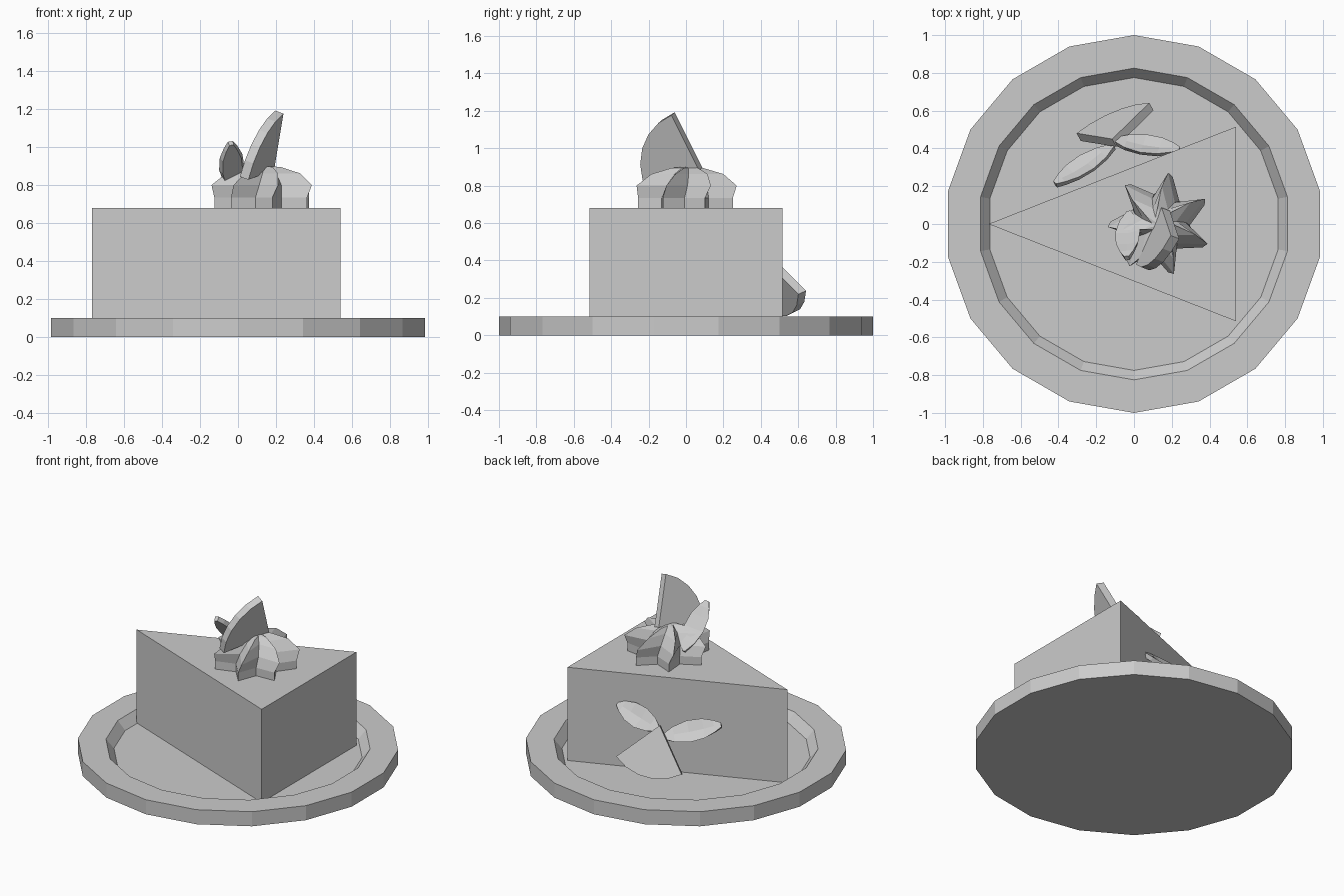
import bpy, math
from mathutils import Vector as V

if "Cube" in bpy.data.objects:
    bpy.data.objects.remove(bpy.data.objects["Cube"])


def make(name, verts, faces):
    me = bpy.data.meshes.new(name)
    me.from_pydata([tuple(v) for v in verts], [], faces)
    me.validate()
    ob = bpy.data.objects.new(name, me)
    bpy.context.collection.objects.link(ob)
    return ob


def loft(name, rings):
    # skin a stack of equal-sized closed rings and cap both ends
    n = len(rings[0])
    verts = [p for r in rings for p in r]
    faces = [list(range(n))[::-1]]
    for k in range(len(rings) - 1):
        for i in range(n):
            j = (i + 1) % n
            faces.append((k * n + i, k * n + j, (k + 1) * n + j, (k + 1) * n + i))
    faces.append([(len(rings) - 1) * n + i for i in range(n)])
    return make(name, verts, faces)


def circle(r, z, n=18):
    return [V((r * math.sin(-2 * math.pi * i / n), r * math.cos(2 * math.pi * i / n), z))
            for i in range(n)]


# plate with a shallow recess
loft("plate", [circle(1, 0), circle(1, 0.1), circle(0.825, 0.1), circle(0.775, 0.04)])

# cake wedge
tri = [(-0.77, 0), (0.54, -0.515), (0.54, 0.515)]
loft("cake_slice", [[V((x, y, z)) for x, y in tri] for z in (0.04, 0.68)])


# twisted star of whipped cream: seven ridges
def star(z, tip, valley, turn):
    pts = []
    for i in range(14):
        a = math.radians(turn + 29 + i * 180 / 7)
        r = valley if i % 2 else tip
        pts.append(V((0.135 + r * math.cos(a), r * math.sin(a), z)))
    return pts


loft("cream_swirl", [star(0.68, 0.26, 0.16, -6), star(0.735, 0.26, 0.16, -6),
                     star(0.80, 0.275, 0.14, 0), star(0.862, 0.20, 0.09, 6),
                     star(0.895, 0.09, 0.04, 16), star(0.90, 0.02, 0.012, 24)])


# fruit slice: sector from an apex between two edge directions
def fruit(name, apex, u, v, R=0.335, thick=0.05, seg=5):
    apex, u, v = V(apex), V(u).normalized(), V(v).normalized()
    n = u.cross(v).normalized()
    ang = u.angle(v)
    w = n.cross(u)
    front = [apex] + [apex + R * (u * math.cos(ang * i / seg) + w * math.sin(ang * i / seg))
                      for i in range(seg + 1)]
    loft(name, [[p - n * thick for p in front], front])


fruit("fruit_slice_top", (0.19, 0.07, 0.88), (0.05, -0.15, 0.30), (-0.13, -0.29, -0.05))
fruit("fruit_slice_side", (-0.115, 0.45, 0.43), (0.195, 0.19, -0.19), (-0.185, 0.03, -0.27))


# leaf with a creased midrib
def leaf(name, base, tip, up, width=0.145, thick=0.03):
    base, tip = V(base), V(tip)
    axis = tip - base
    side = axis.cross(V(up)).normalized()
    n = side.cross(axis).normalized()
    rings = []
    for t, w, dip in ((0, .15, 0), (.2, .7, 0), (.45, 1, .014), (.7, .9, .012),
                      (.88, .55, 0), (1, .2, 0)):
        c, s = base + axis * t, side * (width / 2 * w)
        rings.append([c - s * .8 - n * thick, c + s * .8 - n * thick,
                      c + s, c - n * dip, c - s])
    loft(name, rings)


leaf("leaf_top", (-0.028, 0.07, 0.775), (-0.04, -0.17, 1.03), (-0.2, 0.7, 0.7), 0.135)
leaf("leaf_side_left", (-0.11, 0.42, 0.34), (-0.42, 0.22, 0.43), (-0.45, 0.55, 0.7))
leaf("leaf_side_right", (-0.11, 0.45, 0.40), (0.24, 0.40, 0.47), (-0.1, 0.75, 0.65))

# consistent outward normals
import bmesh
for ob in bpy.data.objects:
    bm = bmesh.new()
    bm.from_mesh(ob.data)
    bmesh.ops.recalc_face_normals(bm, faces=bm.faces)
    bm.to_mesh(ob.data)
    bm.free()
